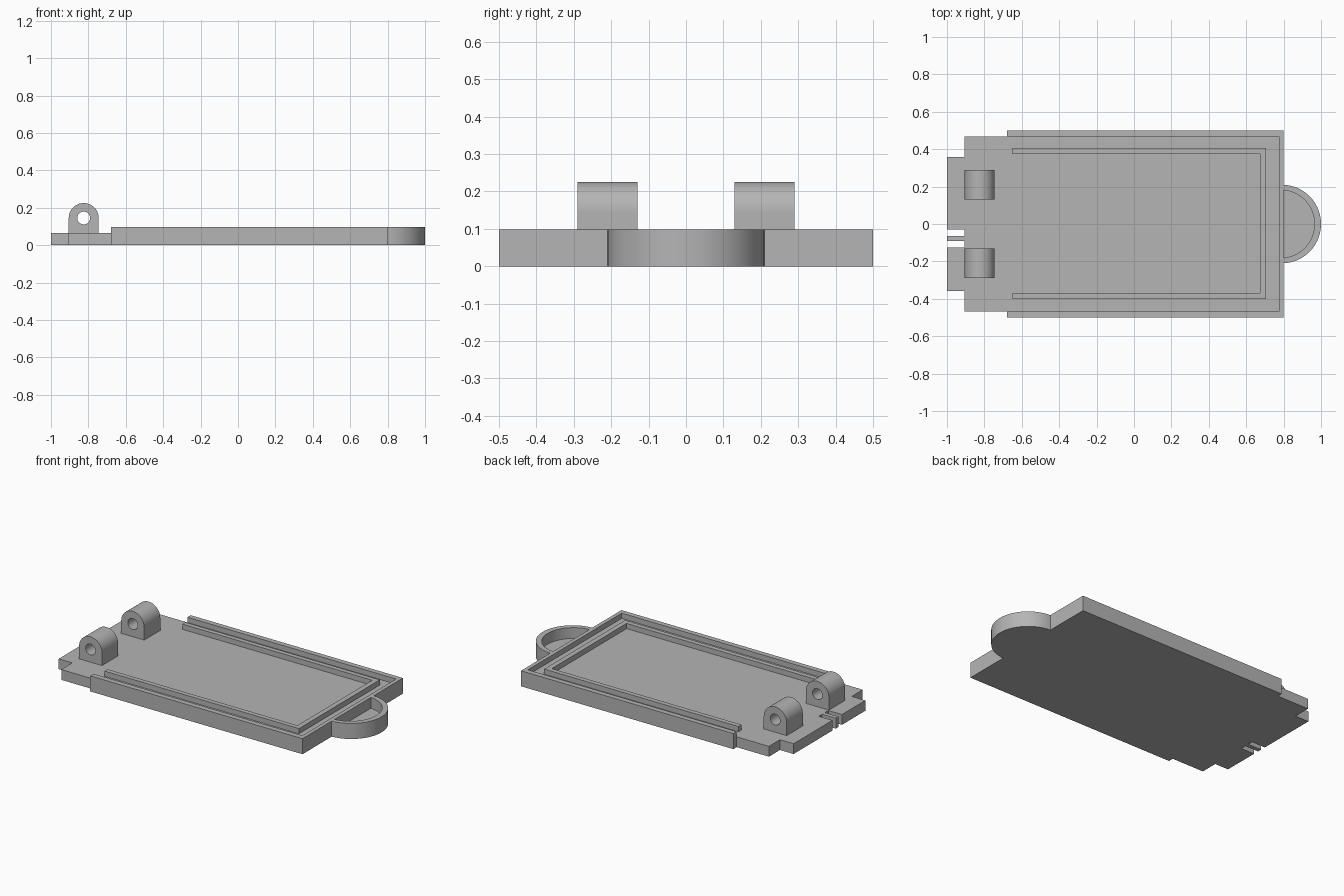
import bpy, bmesh, math

if "Cube" in bpy.data.objects:
    bpy.data.objects.remove(bpy.data.objects["Cube"])

grey = bpy.data.materials.new("mid grey")
grey.diffuse_color = (0.46, 0.46, 0.46, 1)
grey.use_nodes = True
grey.node_tree.nodes["Principled BSDF"].inputs["Base Color"].default_value = grey.diffuse_color


def finish(name, bm, smooth=False):
    """Turn a bmesh into a named, coloured object."""
    bmesh.ops.recalc_face_normals(bm, faces=bm.faces)
    mesh = bpy.data.meshes.new(name)
    bm.to_mesh(mesh)
    bm.free()
    mesh.materials.append(grey)
    obj = bpy.data.objects.new(name, mesh)
    bpy.context.collection.objects.link(obj)
    if smooth:
        bpy.ops.object.select_all(action='DESELECT')
        obj.select_set(True)
        bpy.context.view_layer.objects.active = obj
        bpy.ops.object.shade_smooth_by_angle(angle=math.radians(30))
    return obj


def prism(name, outline, z0, z1, smooth=False):
    """Extrude a flat outline from z0 to z1."""
    bm = bmesh.new()
    face = bm.faces.new([bm.verts.new((x, y, z0)) for x, y in outline])
    top = bmesh.ops.extrude_face_region(bm, geom=[face], use_keep_orig=True)
    for v in top["geom"]:
        if isinstance(v, bmesh.types.BMVert):
            v.co.z = z1
    return finish(name, bm, smooth)


def u_shape(x0, x_in, x_out, lo_out, lo_in, hi_in, hi_out):
    """Three-sided frame open towards -x."""
    return [(x0, lo_out), (x_out, lo_out), (x_out, hi_out), (x0, hi_out),
            (x0, hi_in), (x_in, hi_in), (x_in, lo_in), (x0, lo_in)]


def arc(cx, r, x_start, n=40):
    """Arc bulging to +x that begins and ends on x_start."""
    a = math.acos((x_start - cx) / r)
    return [(cx + r * math.cos(-a + 2 * a * i / n),
             r * math.sin(-a + 2 * a * i / n)) for i in range(n + 1)]


FLOOR, TOP = 0.065, 0.098

# Base plate with stepped end tab and a thin prong between two slots
X0, X1 = -1.0, -0.905
prism("base_plate", [
    (0.775, -0.467), (0.775, 0.467), (X1, 0.467), (X1, 0.357), (X0, 0.357),
    (X0, -0.03), (X1, -0.03), (X1, -0.063), (X0, -0.063), (X0, -0.09),
    (X1, -0.09), (X1, -0.125), (X0, -0.125), (X0, -0.357), (X1, -0.357),
    (X1, -0.467)], 0, FLOOR)

# Outer rim and the inner raised rib
prism("outer_rim", u_shape(-0.68, 0.775, 0.80, -0.5, -0.467, 0.467, 0.5), 0, TOP)
prism("inner_rib", u_shape(-0.65, 0.673, 0.705, -0.40, -0.37, 0.375, 0.405),
      FLOOR, TOP)

# Rounded pull handle: curved wall around a shallow floor
outer, inner = arc(0.79, 0.21, 0.80), arc(0.783, 0.182, 0.80)
prism("handle_wall", outer + inner[::-1], 0, TOP, True)
prism("handle_floor", inner, 0, 0.03)


def hinge_lug(name, y0, y1, cx=-0.825, cz=0.145, r=0.08, hole=0.034, n=64):
    """Block with a round top and a pin hole along y."""
    bm = bmesh.new()
    loops = []
    for y in (y0, y1):
        out, inn = [], []
        for i in range(n):
            c, s = math.cos(2 * math.pi * i / n), math.sin(2 * math.pi * i / n)
            k = r if i <= n // 2 else r / max(abs(c), abs(s))
            out.append(bm.verts.new((cx + k * c, y, cz + k * s)))
            inn.append(bm.verts.new((cx + hole * c, y, cz + hole * s)))
        loops += [out, inn]
    o0, i0, o1, i1 = loops
    for a, b in ((o0, i0), (i0, i1), (i1, o1), (o1, o0)):
        for i in range(n):
            j = (i + 1) % n
            bm.faces.new((a[i], a[j], b[j], b[i]))
    return finish(name, bm, True)


# Pair of hinge lugs
hinge_lug("hinge_lug_back", 0.13, 0.29)
hinge_lug("hinge_lug_front", -0.29, -0.13)
